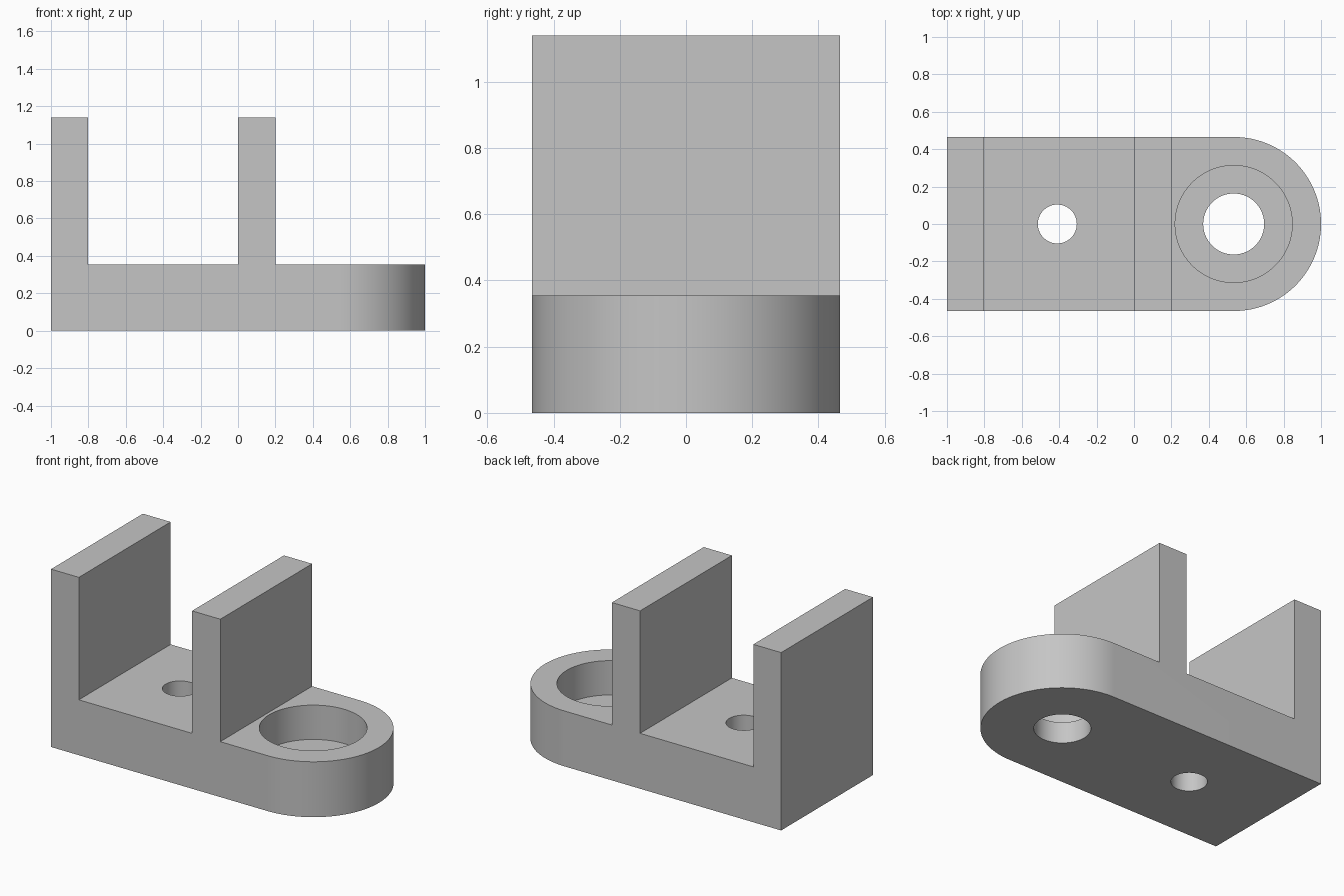
import bpy
import bmesh
from math import cos, sin, pi
from mathutils import Vector

cube = bpy.data.objects.get("Cube")
if cube:
    bpy.data.objects.remove(cube, do_unlink=True)

# Main dimensions
HALF = 0.465          # half width, also the radius of the rounded end
END_X = 1 - HALF      # centre of the rounded end
BASE_Z = 0.355        # top of the base
TOP_Z = 1.14          # top of the upright walls
SEAT_Z = 0.135        # floor of the counterbore

grey = bpy.data.materials.new("plain grey")
grey.use_nodes = True
colour = (0.56, 0.56, 0.56, 1)
grey.diffuse_color = colour
grey.node_tree.nodes["Principled BSDF"].inputs["Base Color"].default_value = colour


def prism(name, points, depth):
    """Extrude a closed outline along the given vector."""
    bm = bmesh.new()
    face = bm.faces.new([bm.verts.new(p) for p in points])
    result = bmesh.ops.extrude_face_region(bm, geom=[face])
    moved = [v for v in result["geom"] if isinstance(v, bmesh.types.BMVert)]
    bmesh.ops.translate(bm, verts=moved, vec=Vector(depth))
    bmesh.ops.recalc_face_normals(bm, faces=bm.faces)
    mesh = bpy.data.meshes.new(name)
    bm.to_mesh(mesh)
    bm.free()
    mesh.materials.append(grey)
    obj = bpy.data.objects.new(name, mesh)
    bpy.context.collection.objects.link(obj)
    return obj


def arc(x, radius, z, start, end, steps):
    angles = [start + (end - start) * i / steps for i in range(steps + 1)]
    return [(x + radius * cos(a), radius * sin(a), z) for a in angles]


def cut(target, cutter, operation):
    """Apply a boolean and discard the cutter."""
    cutter.hide_render = True
    mod = target.modifiers.new(cutter.name, "BOOLEAN")
    mod.operation = operation
    mod.solver = "EXACT"
    mod.object = cutter
    bpy.context.view_layer.objects.active = target
    bpy.ops.object.modifier_apply(modifier=mod.name)
    bpy.data.objects.remove(cutter, do_unlink=True)


def bore(name, x, radius, bottom):
    circle = arc(x, radius, bottom, 0, 2 * pi, 96)[:-1]
    return prism(name, circle, (0, 0, BASE_Z + 0.1 - bottom))


# Side profile: base with two upright walls, extruded over-wide
profile = [(-1, 0), (1.2, 0), (1.2, BASE_Z), (0.2, BASE_Z), (0.2, TOP_Z), (0, TOP_Z),
           (0, BASE_Z), (-0.803, BASE_Z), (-0.803, TOP_Z), (-1, TOP_Z)]
bracket = prism("bracket", [(x, -0.7, z) for x, z in profile], (0, 1.4, 0))

# Trim to the plan outline with one rounded end
plan = arc(END_X, HALF, -0.2, -pi / 2, pi / 2, 96)
plan += [(-1.2, HALF, -0.2), (-1.2, -HALF, -0.2)]
cut(bracket, prism("plan_outline", plan, (0, 0, 1.6)), "INTERSECT")

# Counterbored hole and small bolt hole
cut(bracket, bore("counterbore", 0.533, 0.313, SEAT_Z), "DIFFERENCE")
cut(bracket, bore("large_hole", 0.533, 0.163, -0.1), "DIFFERENCE")
cut(bracket, bore("bolt_hole", -0.41, 0.104, -0.1), "DIFFERENCE")

# Smooth the curved walls, keep the edges crisp
bpy.ops.object.select_all(action="DESELECT")
bracket.select_set(True)
bpy.context.view_layer.objects.active = bracket
bpy.ops.object.shade_smooth_by_angle(angle=pi / 6)
